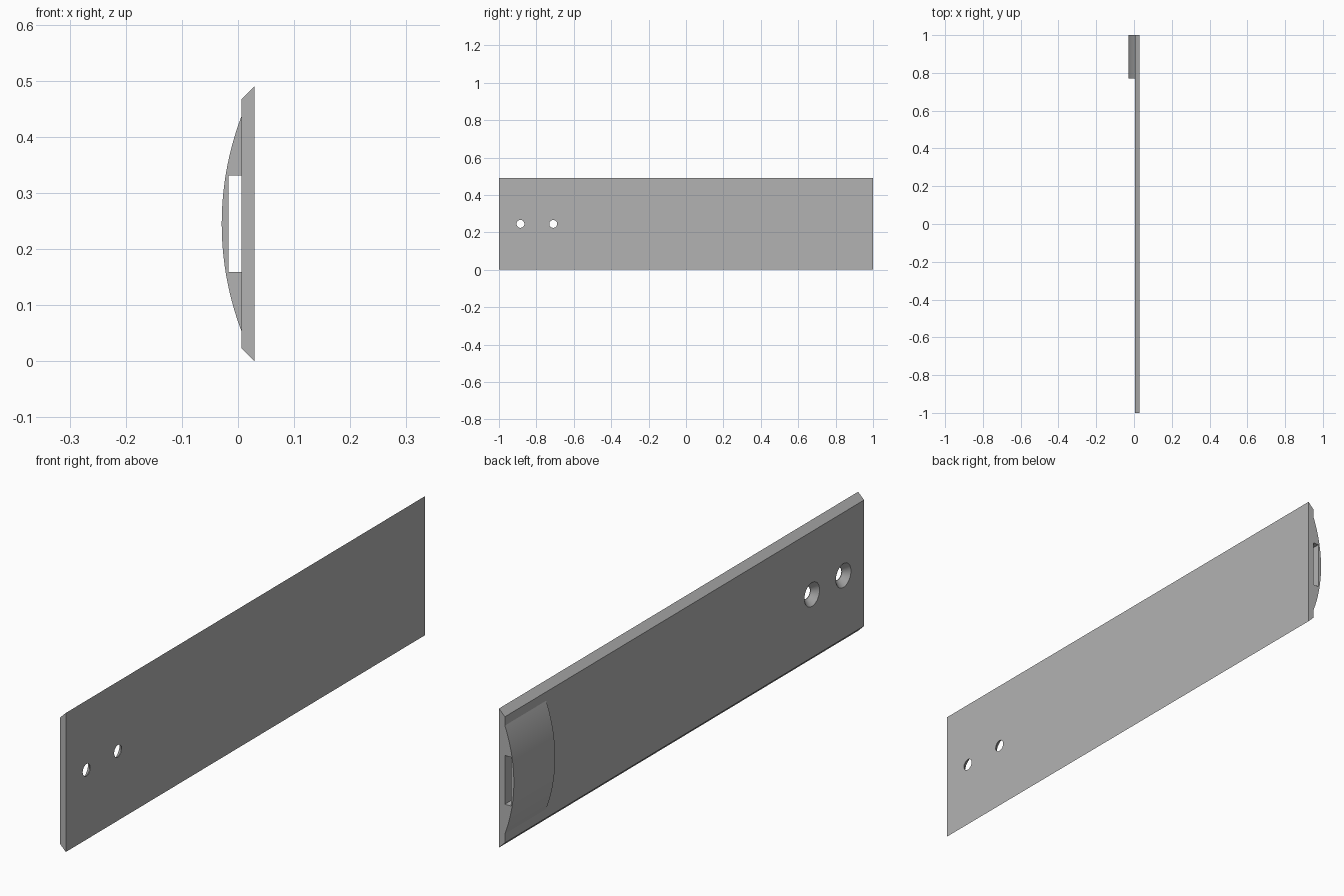
import bpy, bmesh, math
from mathutils import Matrix

cube = bpy.data.objects.get("Cube")
if cube:
    bpy.data.objects.remove(cube, do_unlink=True)

BACK, FACE, CREST = 0.029, 0.006, -0.029   # x levels
HEIGHT, MID = 0.49, 0.245
BEVEL = BACK - FACE

grey = bpy.data.materials.new("plain grey")
grey.use_nodes = True
colour = (0.45, 0.45, 0.45, 1)
grey.diffuse_color = colour
grey.node_tree.nodes["Principled BSDF"].inputs["Base Color"].default_value = colour


def add_object(name, bm):
    bmesh.ops.recalc_face_normals(bm, faces=bm.faces)
    mesh = bpy.data.meshes.new(name)
    bm.to_mesh(mesh)
    bm.free()
    mesh.materials.append(grey)
    obj = bpy.data.objects.new(name, mesh)
    bpy.context.collection.objects.link(obj)
    return obj


def extrude_profile(name, points, y0, y1):
    """Extrude an x-z outline along y."""
    bm = bmesh.new()
    face = bm.faces.new([bm.verts.new((x, y0, z)) for x, z in points])
    moved = bmesh.ops.extrude_face_region(bm, geom=[face])["geom"]
    verts = [v for v in moved if isinstance(v, bmesh.types.BMVert)]
    bmesh.ops.translate(bm, verts=verts, vec=(0, y1 - y0, 0))
    return add_object(name, bm)


def smooth(obj):
    bpy.ops.object.select_all(action="DESELECT")
    obj.select_set(True)
    bpy.context.view_layer.objects.active = obj
    bpy.ops.object.shade_smooth_by_angle(angle=math.radians(25))


# Long plate with bevelled long edges
plate = extrude_profile("plate", [(BACK, 0), (BACK, HEIGHT),
                                  (FACE, HEIGHT - BEVEL), (FACE, BEVEL)], -1, 1)

# Countersunk screw holes, each cut by one revolved profile
HOLE, SINK = 0.021, 0.042
for i, y in enumerate((-0.885, -0.71)):
    bm = bmesh.new()
    outline = [(FACE - 0.01, SINK + 0.01), (FACE + SINK - HOLE, HOLE), (BACK + 0.01, HOLE)]
    rings = []
    for x, r in outline:
        ring = bmesh.ops.create_circle(
            bm, segments=48, radius=r,
            matrix=Matrix.Translation((x, y, MID)) @ Matrix.Rotation(math.pi / 2, 4, "Y"))
        rings.append(ring["verts"])
    for a, b in zip(rings, rings[1:]):
        for k in range(48):
            n = (k + 1) % 48
            bm.faces.new((a[k], a[n], b[n], b[k]))
    bm.faces.new(rings[0])
    bm.faces.new(rings[-1])
    cutter = add_object(f"screw_hole_cutter_{i + 1}", bm)
    cutter.hide_render = True
    cutter.hide_set(True)
    cut = plate.modifiers.new("screw_hole", "BOOLEAN")
    cut.object = cutter
    cut.operation = "DIFFERENCE"
    cut.solver = "EXACT"

# Bake the cuts and drop the cutters
bpy.context.view_layer.update()
baked = bpy.data.meshes.new_from_object(
    plate.evaluated_get(bpy.context.evaluated_depsgraph_get()))
plate.modifiers.clear()
plate.data = baked
for obj in list(bpy.data.objects):
    if obj.name.startswith("screw_hole_cutter"):
        bpy.data.objects.remove(obj, do_unlink=True)
smooth(plate)

# Curved end loop with a rectangular slot against the plate
HALF, SLOT, SLOT_X = 0.191, 0.086, -0.017
sag = FACE - CREST
radius = (HALF ** 2 + sag ** 2) / (2 * sag)
sweep = math.asin(HALF / radius)
arc = []
for k in range(49):
    a = sweep * (k / 24 - 1)
    arc.append((CREST + radius * (1 - math.cos(a)), MID + radius * math.sin(a)))
slot = [(FACE, MID + SLOT), (SLOT_X, MID + SLOT), (SLOT_X, MID - SLOT), (FACE, MID - SLOT)]
end_loop = extrude_profile("end_loop", arc + slot, 0.77, 1)
smooth(end_loop)
